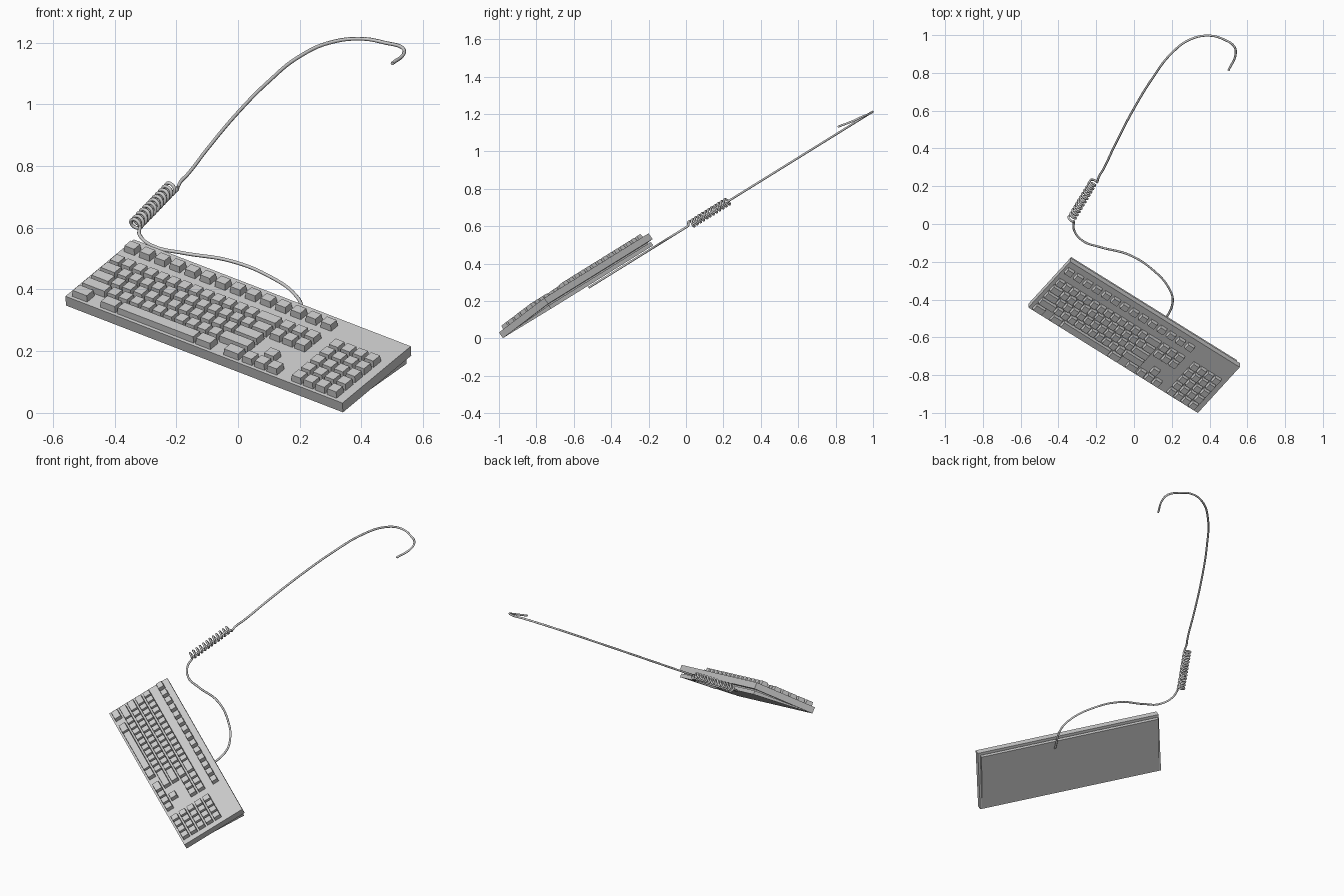
import bpy, bmesh, math
from mathutils import Matrix, Vector

if "Cube" in bpy.data.objects:
    bpy.data.objects.remove(bpy.data.objects["Cube"])

grey = bpy.data.materials.new("plain grey")
grey.diffuse_color = (0.6, 0.6, 0.6, 1)
grey.use_nodes = True
grey.node_tree.nodes["Principled BSDF"].inputs["Base Color"].default_value = grey.diffuse_color

# Tilted resting plane shared by the keyboard and its cord
SLOPE = math.radians(31.8)
PLANE = Matrix.Rotation(SLOPE, 4, 'X') @ Matrix.Rotation(math.radians(-36.2), 4, 'Z')
# Keyboard frame: origin at the front left of the top face, x along, y back, z up
BOARD = (Matrix.Translation((-0.559, -0.442, 0.378)) @ PLANE
         @ Matrix.Rotation(math.radians(4.4), 4, 'X'))
WIDTH, DEPTH, PLATE = 1.112, 0.376, 0.037


def add_prism(bm, lower, upper):
    """Join two four-sided loops into a closed block."""
    a = [bm.verts.new(c) for c in lower]
    b = [bm.verts.new(c) for c in upper]
    bm.faces.new(a[::-1])
    bm.faces.new(b)
    for i in range(4):
        j = (i + 1) % 4
        bm.faces.new((a[i], a[j], b[j], b[i]))


def rect(x0, x1, y0, y1, z_front, z_back=None):
    z_back = z_front if z_back is None else z_back
    return [(x0, y0, z_front), (x1, y0, z_front), (x1, y1, z_back), (x0, y1, z_back)]


def finish(name, bm):
    mesh = bpy.data.meshes.new(name)
    bm.to_mesh(mesh)
    bm.free()
    mesh.transform(BOARD)
    mesh.materials.append(grey)
    obj = bpy.data.objects.new(name, mesh)
    bpy.context.collection.objects.link(obj)


def make_keys(name, keys, height=0.023):
    """Slightly tapered caps; each key is (centre x, centre y, width, depth)."""
    bm = bmesh.new()
    for x, y, w, d in keys:
        w, d, t = w / 2, d / 2, 0.0025
        add_prism(bm, rect(x - w, x + w, y - d, y + d, -0.004),
                  rect(x - w + t, x + w - t, y - d + t, y + d - t, height))
    finish(name, bm)


# Top cover
bm = bmesh.new()
add_prism(bm, rect(0, WIDTH, 0, DEPTH, -PLATE), rect(0, WIDTH, 0, DEPTH, 0))
finish("top_cover", bm)

# Wedge base, set in from the cover, with a shallow groove under the cover
bm = bmesh.new()
add_prism(bm, rect(0.012, WIDTH - 0.012, 0.006, DEPTH - 0.012, -PLATE, -0.067),
          rect(0.012, WIDTH - 0.012, 0.006, DEPTH - 0.012, -PLATE + 0.003, -0.045))
add_prism(bm, rect(0.022, WIDTH - 0.022, 0.02, DEPTH - 0.024, -PLATE, -0.05),
          rect(0.022, WIDTH - 0.022, 0.02, DEPTH - 0.024, -0.03))
finish("wedge_base", bm)

# Main key block: widths in key units, negative means a gap
UNIT, START, GAP, KEY_DEPTH = 0.045, 0.015, 0.007, 0.042
ROWS = [0.032, 0.083, 0.134, 0.185, 0.236]
layout = [
    [1.5, -1, 1.5, 7, 1.5, -1, 1.5],
    [2.25] + [1] * 10 + [2.75],
    [1.75] + [1] * 11 + [2.25],
    [1.5] + [1] * 12 + [1.5],
    [1] * 13 + [2],
]
keys = []
for y, widths in zip(ROWS, layout):
    x = START
    for w in widths:
        span = abs(w) * UNIT
        if w > 0:
            keys.append((x + span / 2, y, span - GAP, KEY_DEPTH))
        x += span
make_keys("main_keys", keys)

# Function row
make_keys("function_keys", [(0.034 + i * 0.0607, 0.323, 0.043, 0.038) for i in range(14)])

# Editing keys and arrows
columns = [0.72, 0.77, 0.82]
cluster = [(x, y, 0.042, KEY_DEPTH) for x in columns for y in (ROWS[0], ROWS[3], ROWS[4])]
cluster.append((columns[1], ROWS[1], 0.042, KEY_DEPTH))
make_keys("arrow_and_editing_keys", cluster)

# Number pad
make_keys("number_pad", [(0.918 + i * 0.0475, y, 0.04, KEY_DEPTH) for i in range(4) for y in ROWS])


# Cord
def on_plane(x, y, lift=0.0):
    return Vector((x, y, 0.594 + math.tan(SLOPE) * y + lift))


def new_cord(name):
    curve = bpy.data.curves.new(name, 'CURVE')
    curve.dimensions = '3D'
    curve.bevel_depth = 0.006
    curve.bevel_resolution = 1
    curve.resolution_u = 8
    curve.use_fill_caps = True
    curve.materials.append(grey)
    obj = bpy.data.objects.new(name, curve)
    bpy.context.collection.objects.link(obj)
    return curve


def smooth_cord(name, points):
    spline = new_cord(name).splines.new('BEZIER')
    spline.bezier_points.add(len(points) - 1)
    for bp, co in zip(spline.bezier_points, points):
        bp.co = co
        bp.handle_left_type = bp.handle_right_type = 'AUTO'


# Coiled section
c0, c1 = on_plane(-0.335, 0.022), on_plane(-0.212, 0.228)
axis = (c1 - c0).normalized()
normal = Vector((0, -math.sin(SLOPE), math.cos(SLOPE)))
side = axis.cross(normal)
TURNS, STEPS = 12, 16
coil = []
for i in range(TURNS * STEPS + 1):
    a = 2 * math.pi * i / STEPS
    coil.append(c0.lerp(c1, i / (TURNS * STEPS)) + 0.019 * (side * math.cos(a) + normal * math.sin(a)))
spline = new_cord("coiled_cord").splines.new('POLY')
spline.points.add(len(coil) - 1)
for pt, co in zip(spline.points, coil):
    pt.co = (*co, 1)
    
# Lead from the keyboard to the coil
lead = [(0.16, -0.52), (0.205, -0.41), (0.185, -0.34), (0.108, -0.25), (-0.024, -0.164),
        (-0.18, -0.122), (-0.27, -0.09), (-0.318, -0.03)]
smooth_cord("lead_cord", [on_plane(*p) for p in lead] + [coil[0]])

# Long sweep ending in a hook
sweep = [(-0.185, 0.252), (-0.165, 0.285), (-0.1, 0.42), (0, 0.612), (0.1, 0.775), (0.2, 0.905),
         (0.3, 0.978), (0.4, 0.997), (0.48, 0.975), (0.53, 0.94, 0.008), (0.538, 0.9, 0.014),
         (0.5, 0.813, 0.034)]
smooth_cord("hook_cord", [coil[-1]] + [on_plane(*p) for p in sweep])
